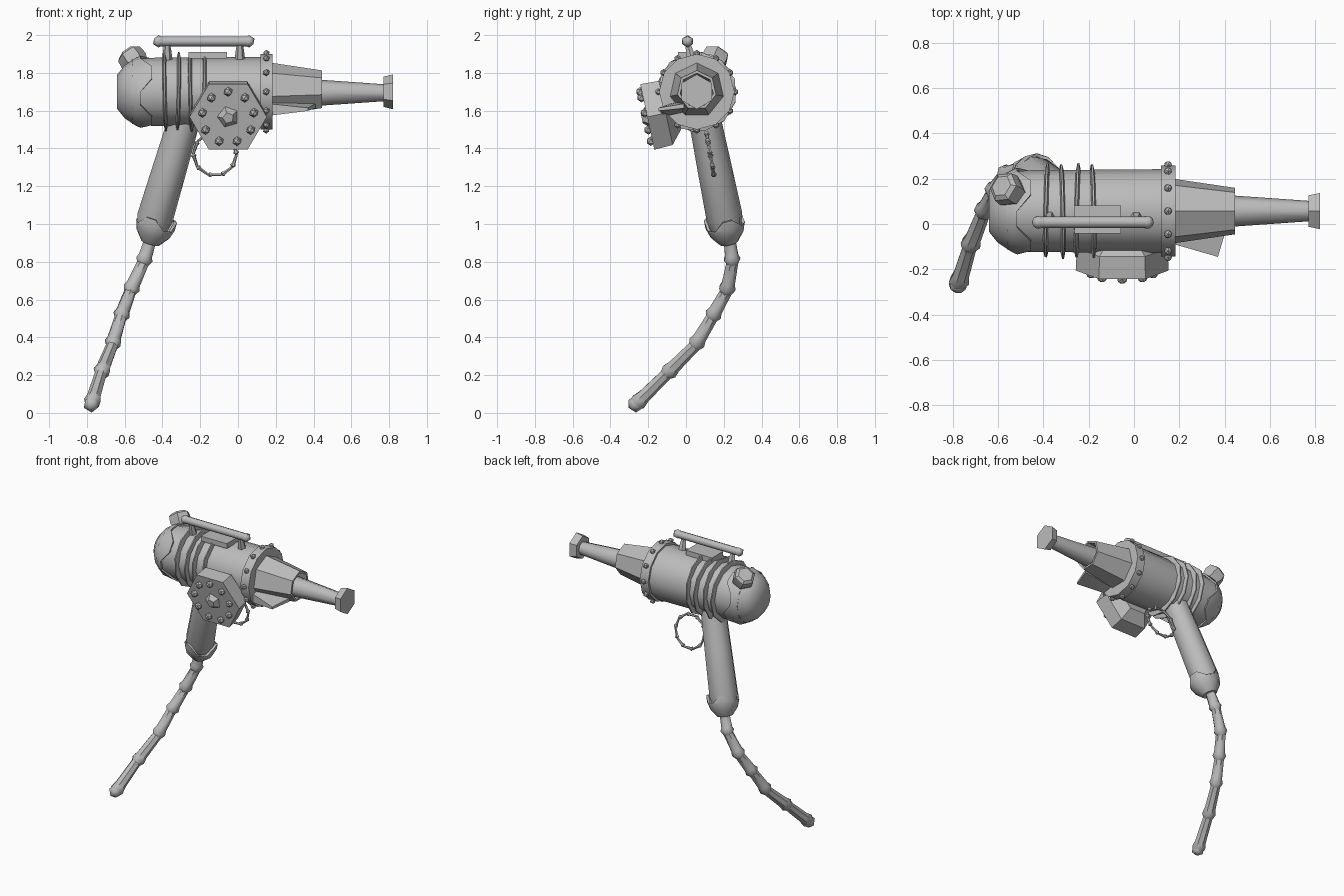
import bpy, bmesh
from math import sin, cos, pi, radians
from mathutils import Vector, Matrix

cube = bpy.data.objects.get("Cube")
if cube:
    bpy.data.objects.remove(cube, do_unlink=True)

COLOUR = (0.5, 0.5, 0.5, 1)
grey = bpy.data.materials.new("plain_grey")
grey.use_nodes = True
grey.diffuse_color = COLOUR
grey.node_tree.nodes["Principled BSDF"].inputs["Base Color"].default_value = COLOUR


def loft(bm, start, direction, profile, sides=8, twist=0.0, jag=0.0):
    """Turn (distance, radius) pairs about an axis; jag notches the last rings."""
    direction = Vector(direction).normalized()
    rot = direction.to_track_quat('Z', 'Y')
    rings = []
    for k, (dist, r) in enumerate(profile):
        ring = []
        for i in range(sides):
            a = twist + 2 * pi * i / sides
            d = dist
            if jag and k >= len(profile) - 2:
                d += jag if i // 2 % 2 else -jag
            ring.append(bm.verts.new(Vector(start) + rot @ Vector((r * cos(a), r * sin(a), d))))
        rings.append(ring)
    for a, b in zip(rings, rings[1:]):
        for i in range(sides):
            j = (i + 1) % sides
            bm.faces.new((a[i], a[j], b[j], b[i]))
    bm.faces.new(rings[0])
    if not jag:
        bm.faces.new(rings[-1])


def ball(bm, centre, r, detail=1):
    bmesh.ops.create_icosphere(bm, subdivisions=detail, radius=r,
                               matrix=Matrix.Translation(centre))


def finish(name, bm, angle=50):
    bmesh.ops.recalc_face_normals(bm, faces=bm.faces)
    mesh = bpy.data.meshes.new(name)
    bm.to_mesh(mesh)
    bm.free()
    mesh.materials.append(grey)
    obj = bpy.data.objects.new(name, mesh)
    bpy.context.collection.objects.link(obj)
    bpy.ops.object.select_all(action='DESELECT')
    obj.select_set(True)
    bpy.context.view_layer.objects.active = obj
    bpy.ops.object.shade_smooth_by_angle(angle=radians(angle))


def part(name, *args, angle=50, **kw):
    bm = bmesh.new()
    loft(bm, *args, **kw)
    finish(name, bm, angle)


AXIS = (1, 0, 0)
CY, CZ = 0.057, 1.7

# Main barrel body and its jagged rear cap
part("body", (-0.56, CY, CZ), AXIS, [(0, 0.17), (0.1, 0.18), (0.72, 0.185)], sides=12)
part("rear_cap", (-0.64, CY, CZ), AXIS,
     [(0, 0.09), (0.04, 0.14), (0.1, 0.18), (0.155, 0.191), (0.155, 0.178)], sides=16, jag=0.03)

# Thin cooling rings, each leaning slightly
bm = bmesh.new()
for i in range(4):
    lean = 0.02 if i % 2 else -0.02
    loft(bm, (-0.395 + 0.068 * i, CY, CZ), (1, lean, -lean),
         [(0, 0.185), (0.006, 0.212), (0.014, 0.212), (0.02, 0.185)], sides=11, twist=0.3 * i)
finish("cooling_rings", bm, 40)

# Riveted flange at the front of the body
bm = bmesh.new()
loft(bm, (0.118, CY, CZ), AXIS, [(0, 0.2), (0.065, 0.2)], sides=12)
for i in range(12):
    a = 2 * pi * i / 12
    ball(bm, (0.15, CY + 0.203 * cos(a), CZ + 0.203 * sin(a)), 0.019)
finish("front_flange", bm, 40)

# Hollow nose, barrel and muzzle
part("nose", (0.18, CY, CZ + 0.008), AXIS,
     [(0, 0.145), (0.265, 0.105), (0.265, 0.09), (0.12, 0.075)], sides=7, twist=pi / 2)
part("barrel", (0.3, CY, CZ - 0.005), AXIS, [(0, 0.075), (0.145, 0.068), (0.5, 0.043)], sides=8)
part("muzzle", (0.77, CY, CZ), AXIS, [(0, 0.08), (0.05, 0.092)], sides=6, twist=pi / 6, angle=30)

# Side fin below the nose
bm = bmesh.new()
for x, y, z, t in ((0.18, -0.02, 1.62, 0.03), (0.41, -0.01, 1.625, 0.012),
                   (0.37, -0.145, 1.607, 0.008), (0.18, -0.09, 1.605, 0.03)):
    for s in (-1, 1):
        bm.verts.new((x, y, z + s * t))
bmesh.ops.convex_hull(bm, input=bm.verts)
finish("nose_fin", bm, 30)

# Hexagonal plug on the rear cap
part("rear_plug", (-0.53, 0.135, 1.835), (-0.5, 0.3, 0.7),
     [(-0.03, 0.05), (0.04, 0.075), (0.085, 0.07), (0.1, 0.05)], sides=6, angle=30)

# Hexagonal side housing with studs
bm = bmesh.new()
normal = Vector((0, -0.977, -0.21))
rot = normal.to_track_quat('Z', 'Y')
centre = Vector((-0.052, -0.205, 1.567))
loft(bm, centre, normal, [(-0.16, 0.12), (-0.1, 0.2), (0, 0.205)], sides=6)
for i in range(9):
    a = pi / 2 + 2 * pi * i / 9
    ball(bm, centre + rot @ Vector((0.138 * cos(a), 0.138 * sin(a), 0.008)), 0.025)
loft(bm, centre, normal, [(0, 0.058), (0.03, 0.03)], sides=5, twist=0.6)
finish("side_housing", bm, 30)

# Carry bar with posts, and the top plate
bm = bmesh.new()
loft(bm, (-0.43, 0.008, 1.967), AXIS, [(0, 0.026), (0.5, 0.026)], sides=8)
for x in (-0.42, 0.058):
    ball(bm, (x, 0.008, 1.967), 0.033)
for x in (-0.375, 0.01):
    loft(bm, (x, 0.035, 1.85), (0, -0.027, 0.11), [(0, 0.03), (0.07, 0.022), (0.11, 0.015)], sides=6)
finish("carry_bar", bm)
bm = bmesh.new()
bmesh.ops.create_cube(bm, size=1, matrix=Matrix.Translation((-0.16, 0.02, 1.893))
                      @ Matrix.Diagonal((0.205, 0.125, 0.035, 1)))
finish("top_plate", bm, 30)

# Grip with a jagged end cap
top, low = Vector((-0.27, 0.09, 1.6)), Vector((-0.455, 0.215, 0.98))
part("grip", top, low - top, [(0, 0.085), (0.3, 0.092), (0.6, 0.098), (0.66, 0.085)], sides=8)
end = Vector((-0.465, 0.226, 0.9))
part("grip_cap", end, top - low, [(0, 0.05), (0.05, 0.09), (0.1, 0.106), (0.12, 0.106), (0.12, 0.09)],
     sides=12, jag=0.025)

# Segmented cable hanging from the grip
path = [Vector(p) for p in ((-0.46, 0.227, 0.93), (-0.50, 0.245, 0.8), (-0.57, 0.215, 0.645),
                            (-0.62, 0.14, 0.51), (-0.665, 0.05, 0.36),
                            (-0.725, -0.1, 0.21), (-0.775, -0.265, 0.048))]
bm = bmesh.new()
for a, b in zip(path, path[1:]):
    n = (b - a).length
    loft(bm, a, b - a, [(-0.01, 0.032), (n * 0.75, 0.037), (n - 0.015, 0.046), (n + 0.015, 0.03)], sides=7)
ball(bm, path[-1], 0.046)
finish("cable", bm)

# Beaded trigger ring
bm = bmesh.new()
points = []
for i in range(11):
    a = 2 * pi * i / 10
    points.append(Vector((-0.122 + 0.115 * cos(a), 0.128 + 0.02 * sin(a), 1.37 - 0.115 * sin(a))))
for a, b in zip(points, points[1:]):
    n = (b - a).length
    loft(bm, a, b - a, [(0, 0.007), (n * 0.7, 0.009), (n * 0.9, 0.015), (n, 0.007)], sides=6)
finish("trigger_ring", bm)
